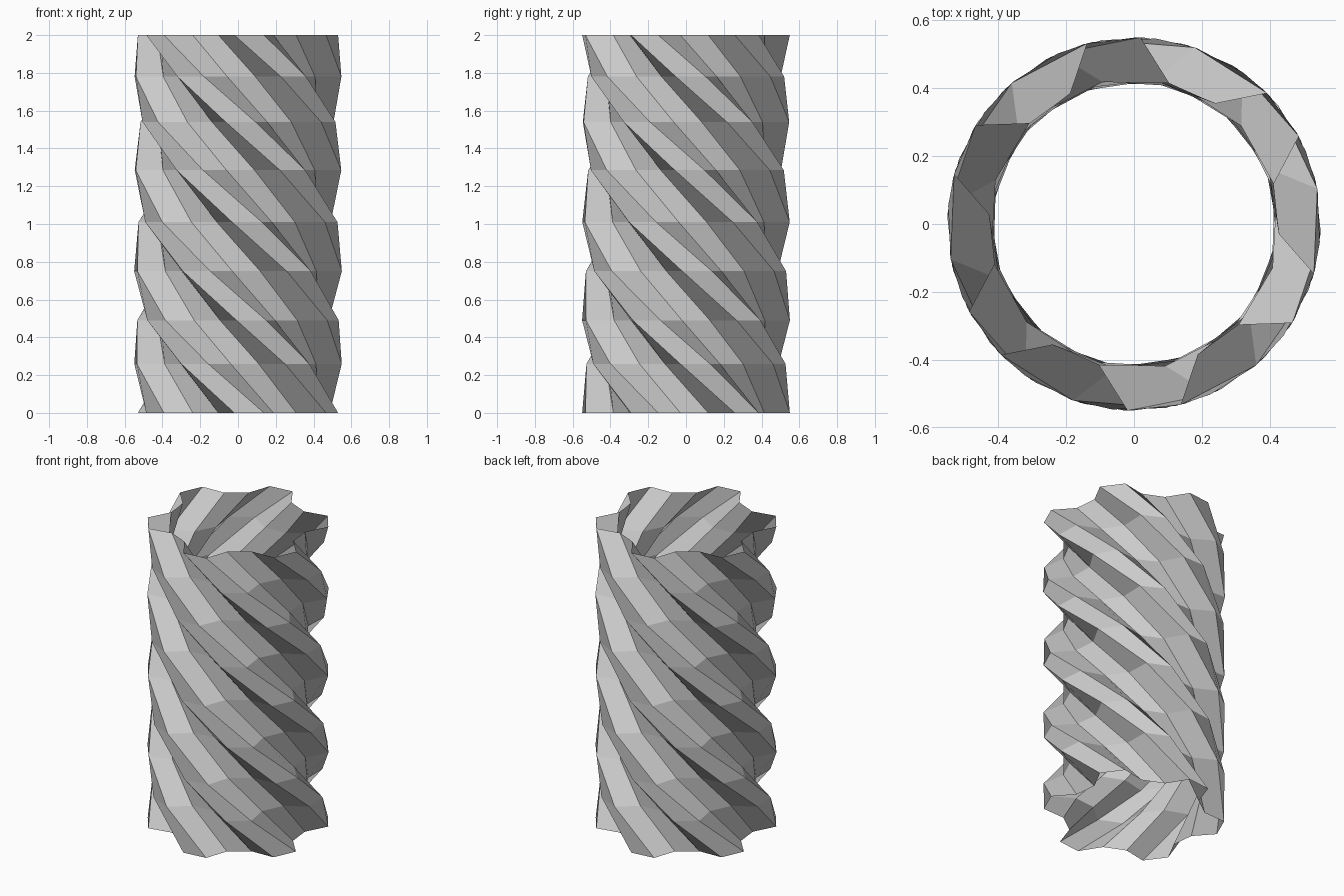
import bpy, bmesh, math

if "Cube" in bpy.data.objects:
    bpy.data.objects.remove(bpy.data.objects["Cube"])

LOBES = 6
TWIST = 120.0  # degrees per unit of height
R_OUT, R_IN = 0.55, 0.428
# one lobe of the gear-shaped cross-section at the top rim: (angle, radius)
LOBE = [(28, R_OUT), (44.5, R_OUT), (56, R_IN), (76, R_IN)]
LEVELS = [0, 0.26, 0.49, 0.75, 1.01, 1.285, 1.54, 1.78, 2.0]


def ring(bm, z):
    verts = []
    for k in range(LOBES):
        for ang, r in LOBE:
            a = math.radians(ang + 60 * k + (2 - z) * TWIST)
            verts.append(bm.verts.new((r * math.cos(a), r * math.sin(a), z)))
    return verts


# open, twisted fluted tube
bm = bmesh.new()
rings = [ring(bm, z) for z in LEVELS]
for low, high in zip(rings, rings[1:]):
    n = len(low)
    for i in range(n):
        j = (i + 1) % n
        bm.faces.new((low[i], low[j], high[j], high[i]))

mesh = bpy.data.meshes.new("twisted_column")
bm.to_mesh(mesh)
bm.free()
obj = bpy.data.objects.new("twisted_column", mesh)
bpy.context.collection.objects.link(obj)
